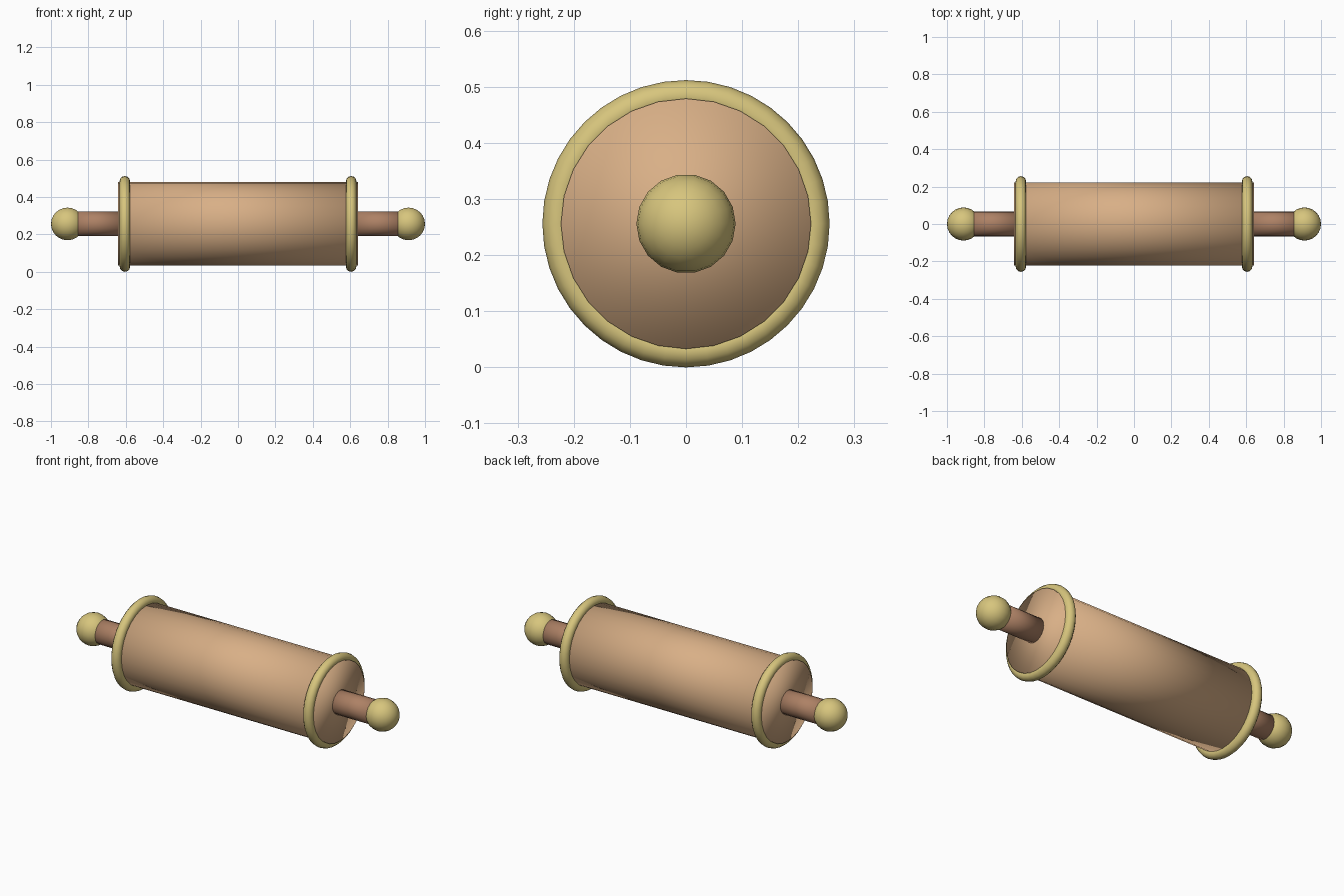
import bpy
from math import pi

cube = bpy.data.objects.get("Cube")
if cube:
    bpy.data.objects.remove(cube, do_unlink=True)

AXIS_Z = 0.256          # height of the shared axis
ALONG_X = (0, pi / 2, 0)


def material(name, rgb):
    mat = bpy.data.materials.new(name)
    mat.use_nodes = True
    mat.diffuse_color = (*rgb, 1)
    mat.node_tree.nodes["Principled BSDF"].inputs["Base Color"].default_value = (*rgb, 1)
    return mat


def finish(name, mat):
    obj = bpy.context.object
    obj.name = name
    obj.data.materials.append(mat)
    bpy.ops.object.shade_smooth()
    return obj


def rod(name, radius, length, x, sides, mat):
    bpy.ops.mesh.primitive_cylinder_add(vertices=sides, radius=radius, depth=length,
                                        location=(x, 0, AXIS_Z), rotation=ALONG_X)
    return finish(name, mat)


light_wood = material("light wood", (0.69, 0.43, 0.24))
dark_wood = material("dark wood", (0.42, 0.22, 0.13))
gold = material("pale gold", (0.68, 0.56, 0.205))

# Main roller
rod("roller", 0.223, 1.284, 0, 28, light_wood)

for side, sign in (("left", 1), ("right", -1)):
    # Rim ring near the end of the roller
    bpy.ops.mesh.primitive_torus_add(major_radius=0.228, minor_radius=0.028,
                                     major_segments=40, minor_segments=12,
                                     location=(sign * 0.605, 0, AXIS_Z), rotation=ALONG_X)
    finish(side + "_ring", gold)

    # Handle running from the roller into the knob
    rod(side + "_handle", 0.067, 0.27, sign * 0.755, 18, dark_wood)

    # Round end knob
    bpy.ops.mesh.primitive_uv_sphere_add(segments=18, ring_count=12, radius=0.0885,
                                         location=(sign * 0.9115, 0, AXIS_Z), rotation=ALONG_X)
    finish(side + "_knob", gold)
